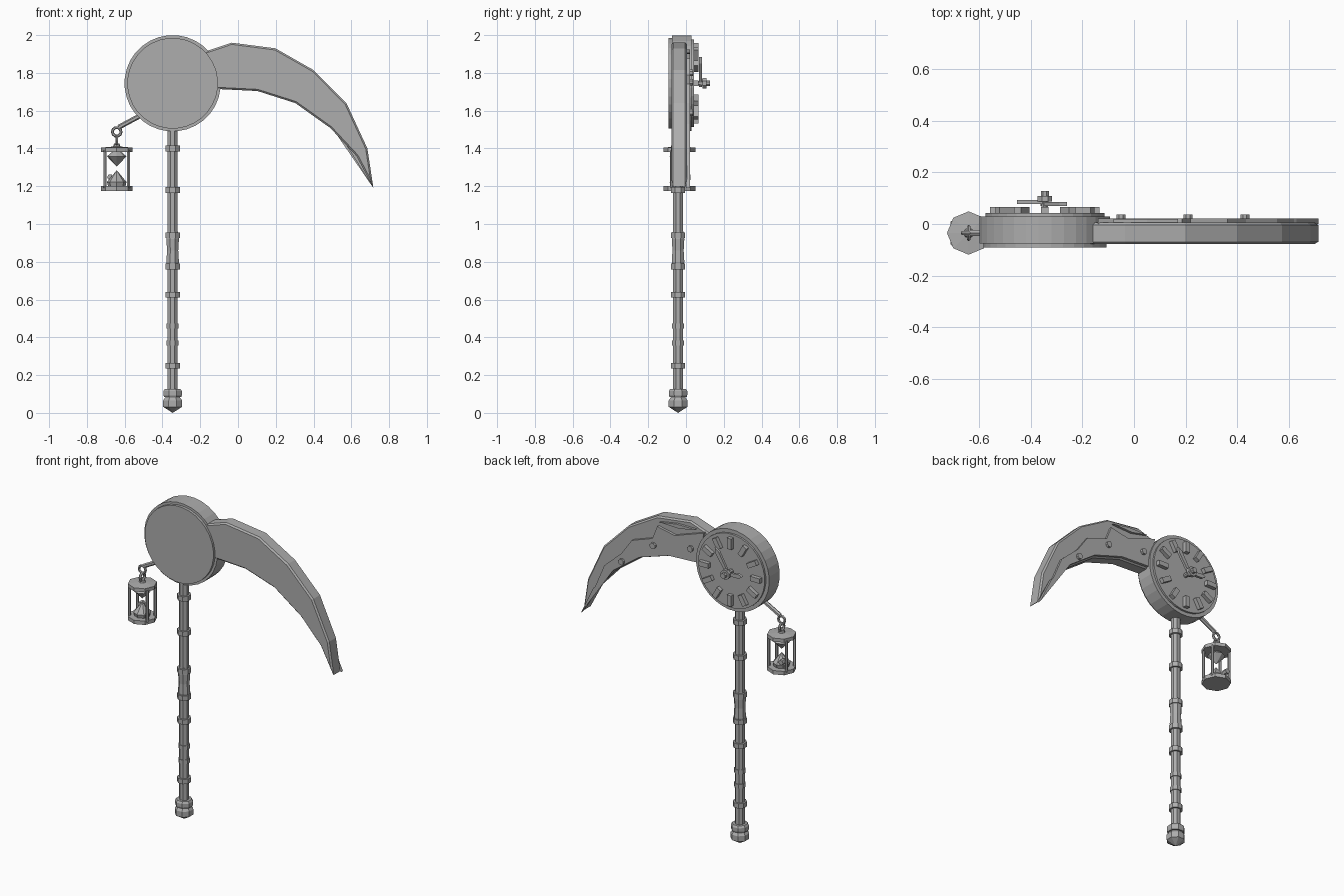
import bpy, bmesh, math
from mathutils import Vector, Matrix

cube = bpy.data.objects.get("Cube")
if cube:
    bpy.data.objects.remove(cube, do_unlink=True)

grey = bpy.data.materials.new("plain_grey")
grey.use_nodes = True
COLOR = (0.42, 0.42, 0.42, 1)
grey.diffuse_color = COLOR
grey.node_tree.nodes["Principled BSDF"].inputs["Base Color"].default_value = COLOR


def finish(name, bm):
    bmesh.ops.recalc_face_normals(bm, faces=bm.faces)
    mesh = bpy.data.meshes.new(name)
    bm.to_mesh(mesh)
    bm.free()
    mesh.materials.append(grey)
    obj = bpy.data.objects.new(name, mesh)
    bpy.context.collection.objects.link(obj)
    return obj


def lathe(name, origin, axis, profile, sides, turn=0.0):
    """Revolve (radius, distance along axis) pairs round the axis, flat capped."""
    bm = bmesh.new()
    rot = Vector(axis).to_track_quat("Z", "Y").to_matrix().to_4x4()
    place = Matrix.Translation(origin) @ rot
    rings = []
    for r, h in profile:
        ring = []
        for i in range(sides):
            a = 2 * math.pi * (i + turn) / sides
            ring.append(bm.verts.new(place @ Vector((r * math.cos(a), r * math.sin(a), h))))
        rings.append(ring)
    for low, high in zip(rings, rings[1:]):
        for i in range(sides):
            j = (i + 1) % sides
            bm.faces.new((low[i], low[j], high[j], high[i]))
    bm.faces.new(rings[0])
    bm.faces.new(rings[-1])
    bmesh.ops.remove_doubles(bm, verts=bm.verts, dist=1e-5)
    return finish(name, bm)


def rod(name, start, end, radius, sides=6):
    d = Vector(end) - Vector(start)
    return lathe(name, start, d, [(radius, 0), (radius, d.length)], sides, 0.5)


def plate(name, outline, y0, y1):
    """Extrude an x-z outline from y0 to y1."""
    bm = bmesh.new()
    face = bm.faces.new([bm.verts.new((x, y0, z)) for x, z in outline])
    out = bmesh.ops.extrude_face_region(bm, geom=[face])
    for v in out["geom"]:
        if isinstance(v, bmesh.types.BMVert):
            v.co.y = y1
    return finish(name, bm)


def ring(name, center, radius, thick, turn):
    bpy.ops.mesh.primitive_torus_add(major_segments=10, minor_segments=6, major_radius=radius,
                                     minor_radius=thick, location=center,
                                     rotation=(math.pi / 2, 0, turn))
    obj = bpy.context.object
    obj.name = name
    obj.data.materials.append(grey)


CX, CZ, SY = -0.346, 1.745, -0.042
BACK, UP = (0, 1, 0), (0, 0, 1)

# Shaft with collars, grip and pommel
lathe("shaft", (CX, SY, 0), UP, [(0.029, 0.06), (0.029, 1.52)], 8, 0.5)
for z in (1.40, 1.18, 0.94, 0.775, 0.625, 0.25):
    lathe("shaft_collar", (CX, SY, z), UP, [(0.041, -0.015), (0.041, 0.015)], 8, 0.5)
for z in (0.46, 0.37):
    lathe("thin_collar", (CX, SY, z), UP, [(0.034, -0.013), (0.034, 0.013)], 8, 0.5)
lathe("grip", (CX, SY, 0), UP, [(0.03, 0.76), (0.036, 0.8), (0.032, 0.86), (0.036, 0.92), (0.03, 0.96)], 8, 0.5)
lathe("pommel_collar", (CX, SY, 0), UP, [(0.05, 0.085), (0.053, 0.095), (0.053, 0.115), (0.045, 0.127)], 8, 0.5)
lathe("pommel", (CX, SY, 0), UP, [(0, 0), (0.054, 0.032), (0.054, 0.066), (0.04, 0.085)], 8, 0.5)

# Clock drum
lathe("clock_drum", (CX, 0, CZ), BACK, [(0.24, -0.092), (0.24, -0.075), (0.255, -0.075),
      (0.255, 0.03), (0.232, 0.03), (0.232, 0.042)], 32, 0.5)

# Hour marks
for k in range(12):
    a = k * math.pi / 6
    out, side = Vector((math.sin(a), math.cos(a))), Vector((math.cos(a), -math.sin(a)))
    mid = Vector((CX, CZ))
    plate("hour_mark", [mid + out * r + side * s for r, s in
          ((0.145, -0.015), (0.145, 0.015), (0.213, 0.015), (0.213, -0.015))], 0.038, 0.066)


# Clock hands on a hub
def hand(name, dx, dz, y):
    tip = Vector((dx, dz))
    side = Vector((-dz, dx)).normalized()
    mid = Vector((CX, CZ))
    plate(name, [mid - tip * 0.12 + side * 0.008, mid - tip * 0.12 - side * 0.008,
                 mid + tip * 0.8 - side * 0.013, mid + tip, mid + tip * 0.8 + side * 0.013], y, y + 0.016)


hand("minute_hand", 0.086, 0.14, 0.07)
hand("hour_hand", -0.108, 0.008, 0.078)
lathe("hand_hub", (CX, 0, CZ), BACK, [(0.014, 0.04), (0.014, 0.088), (0.031, 0.088),
      (0.031, 0.108), (0.017, 0.108), (0.017, 0.128)], 8, 0.5)

# Curved blade
lower = [(0.627, 1.36), (0.489, 1.508), (0.304, 1.64), (0.103, 1.704), (-0.098, 1.714)]
upper = [(-0.167, 1.915), (-0.034, 1.96), (0.198, 1.93), (0.40, 1.815), (0.574, 1.64), (0.685, 1.40)]
tip = (0.717, 1.19)
blade = plate("blade", [tip] + lower + [(-0.2, 1.72), (-0.2, 1.90)] + upper, -0.078, 0.005)
bevel = blade.modifiers.new("chamfer", "BEVEL")
bevel.width = 0.009
bevel.segments = 1
bevel.limit_method = "ANGLE"
bevel.angle_limit = math.radians(60)

# Jagged overlay, sliver and rivets on the back of the blade
jagged = [(-0.14, 1.92), (0.065, 1.85), (0.186, 1.875), (0.22, 1.79), (0.363, 1.74),
          (0.434, 1.64), (0.555, 1.53), (0.61, 1.40)]
plate("jagged_overlay", [tip] + [(x + 0.004, z + 0.008) for x, z in lower] + jagged, 0.0, 0.021)
plate("blade_sliver", [(-0.08, 1.925), (0.03, 1.90), (0.17, 1.905), (0.05, 1.925)], 0.0, 0.02)
for x, z in ((-0.05, 1.80), (0.21, 1.75), (0.43, 1.59)):
    lathe("blade_rivet", (x, 0, z), BACK, [(0.019, 0.015), (0.019, 0.036)], 8, 0.5)

# Hanging arm and links
HX, HY = -0.642, -0.035
rod("hanging_arm", (-0.50, HY, 1.583), (-0.632, HY, 1.512), 0.013)
ring("upper_link", (HX, HY, 1.488), 0.023, 0.008, 0)
ring("lower_link", (HX, HY, 1.442), 0.023, 0.008, math.pi / 2)

# Hourglass lantern
lathe("lantern_cap", (HX, HY, 0), UP, [(0.084, 1.382), (0.084, 1.404), (0.02, 1.41), (0.014, 1.425)], 8)
lathe("lantern_base", (HX, HY, 0), UP, [(0.084, 1.176), (0.084, 1.20)], 8)
for sx in (-1, 1):
    for sy in (-1, 1):
        x, y = HX + sx * 0.062, HY + sy * 0.04
        rod("lantern_post", (x, y, 1.19), (x, y, 1.39), 0.0095)
lathe("upper_sand", (HX, HY, 0), UP, [(0, 1.305), (0.052, 1.358), (0.02, 1.385)], 8)
lathe("lower_sand", (HX, HY, 0), UP, [(0.045, 1.198), (0.052, 1.222), (0, 1.285)], 8)
lathe("lantern_knob", (HX - 0.035, 0, 1.248), BACK, [(0.016, -0.01), (0.016, 0.024)], 6)
